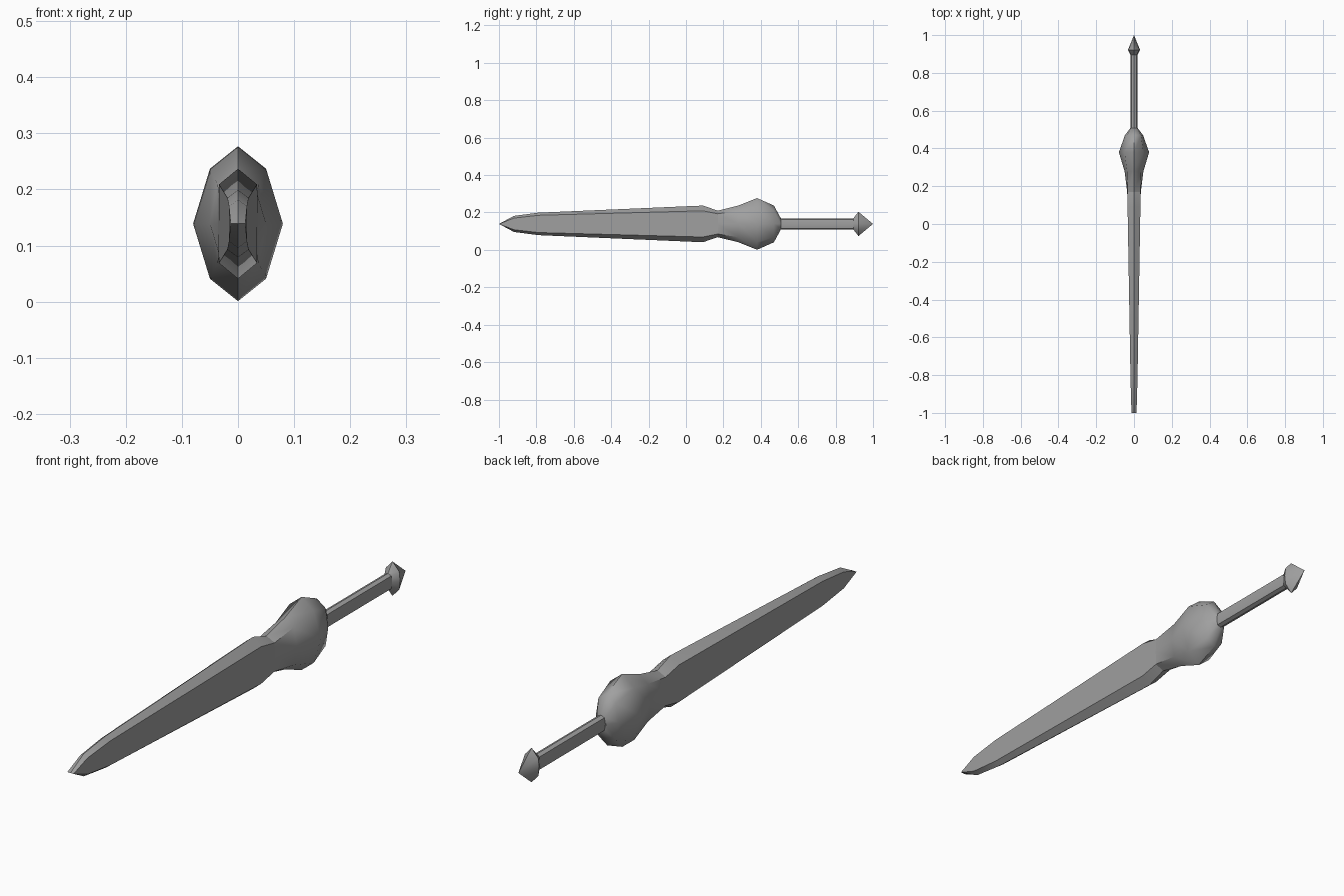
import bpy, bmesh, math

if "Cube" in bpy.data.objects:
    bpy.data.objects.remove(bpy.data.objects["Cube"], do_unlink=True)

AXIS_Z = 0.139

steel = bpy.data.materials.new("steel_grey")
steel.use_nodes = True
grey = (0.35, 0.35, 0.35, 1)
steel.diffuse_color = grey
steel.node_tree.nodes["Principled BSDF"].inputs["Base Color"].default_value = grey


def loft(name, stations):
    """Skin eight-sided sections: y, ridge height, shoulder height, shoulder width, side width."""
    bm = bmesh.new()
    rings = []
    for y, ridge, sh, sw, side in stations:
        outline = [(0, ridge), (sw, sh), (side, 0), (sw, -sh),
                   (0, -ridge), (-sw, -sh), (-side, 0), (-sw, sh)]
        rings.append([bm.verts.new((x, y, AXIS_Z + z)) for x, z in outline])
    for a, b in zip(rings, rings[1:]):
        for i in range(8):
            j = (i + 1) % 8
            bm.faces.new((a[i], a[j], b[j], b[i]))
    bm.faces.new(rings[0])
    bm.faces.new(rings[-1])
    bmesh.ops.remove_doubles(bm, verts=bm.verts, dist=0.0005)
    bmesh.ops.recalc_face_normals(bm, faces=bm.faces)
    mesh = bpy.data.meshes.new(name)
    bm.to_mesh(mesh)
    bm.free()
    mesh.materials.append(steel)
    obj = bpy.data.objects.new(name, mesh)
    bpy.context.collection.objects.link(obj)
    bpy.ops.object.select_all(action="DESELECT")
    obj.select_set(True)
    bpy.context.view_layer.objects.active = obj
    bpy.ops.object.shade_smooth_by_angle(angle=math.radians(40))
    return obj


# Tapered blade, ending in a short chisel edge
loft("blade", [
    (-1.0, 0, 0, 0.013, 0.013),
    (-0.92, 0.043, 0.031, 0.016, 0.016),
    (-0.79, 0.06, 0.046, 0.019, 0.019),
    (0.09, 0.098, 0.07, 0.034, 0.034),
    (0.17, 0.071, 0.054, 0.034, 0.036),
])

# Swollen guard
loft("guard", [
    (0.17, 0.071, 0.054, 0.034, 0.036),
    (0.28, 0.098, 0.071, 0.037, 0.05),
    (0.38, 0.138, 0.098, 0.05, 0.08),
    (0.47, 0.098, 0.071, 0.037, 0.048),
    (0.507, 0.03, 0.024, 0.018, 0.02),
])

# Slim grip
grip = (0.03, 0.024, 0.014, 0.018)
loft("grip", [(0.5, *grip), (0.91, *grip)])

# Pointed pommel
loft("pommel", [
    (0.895, 0.03, 0.024, 0.014, 0.018),
    (0.922, 0.065, 0.034, 0.028, 0.032),
    (1.0, 0, 0, 0, 0),
])
